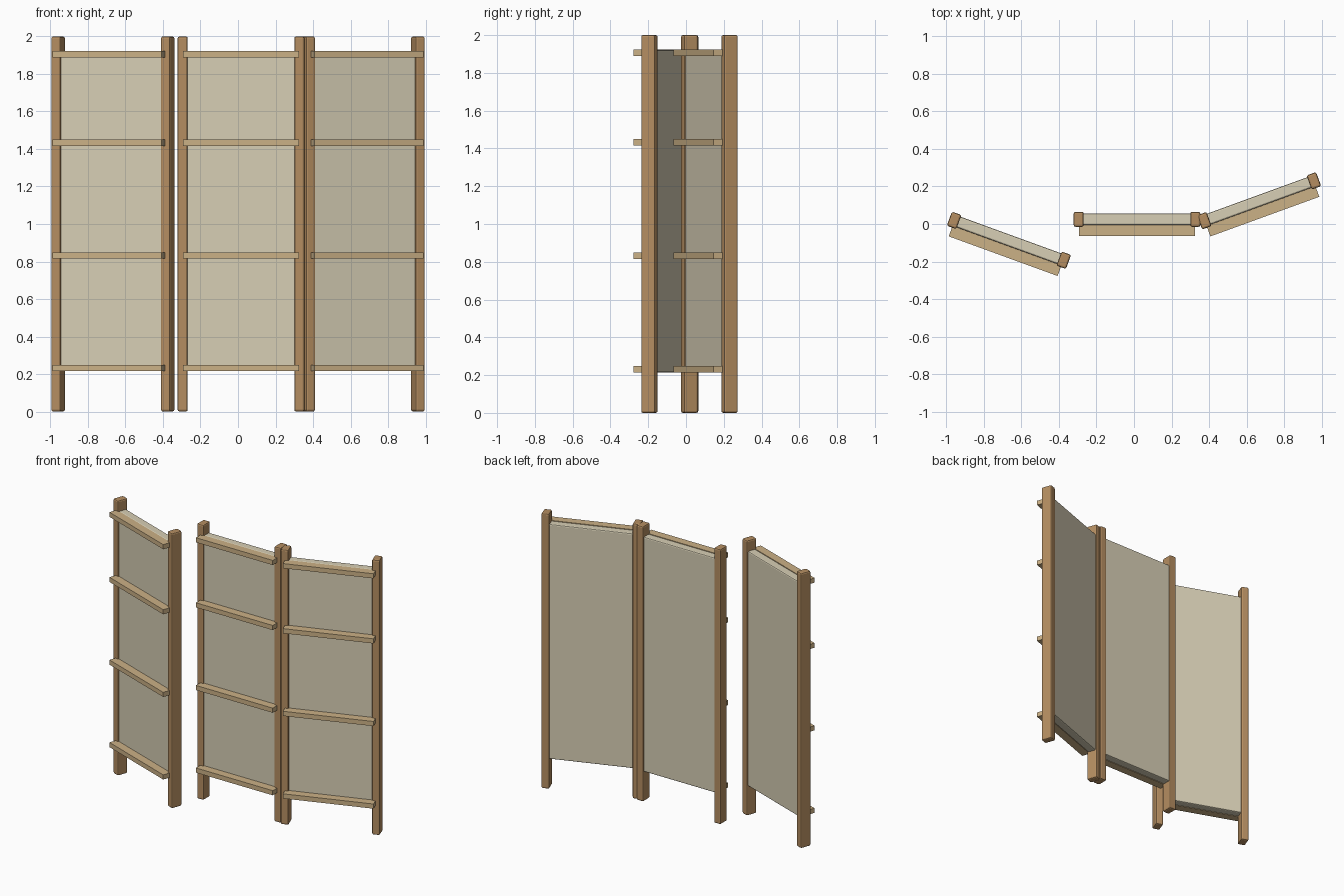
import bpy, bmesh
from math import radians
from mathutils import Matrix

if "Cube" in bpy.data.objects:
    bpy.data.objects.remove(bpy.data.objects["Cube"])


def material(name, rgb):
    m = bpy.data.materials.new(name)
    m.diffuse_color = (*rgb, 1)
    m.use_nodes = True
    m.node_tree.nodes["Principled BSDF"].inputs["Base Color"].default_value = m.diffuse_color
    return m


WOOD = material("post_wood", (0.46, 0.27, 0.12))
SLAT = material("slat_wood", (0.60, 0.44, 0.24))
CLOTH = material("screen_cloth", (0.68, 0.62, 0.46))


def box(name, lo, hi, mat, place, bevel=0, segments=1):
    size = [b - a for a, b in zip(lo, hi)]
    mid = [(a + b) / 2 for a, b in zip(lo, hi)]
    bm = bmesh.new()
    bmesh.ops.create_cube(bm, size=1, matrix=Matrix.Translation(mid) @ Matrix.Diagonal((*size, 1)))
    if bevel:
        bmesh.ops.bevel(bm, geom=bm.edges[:], offset=bevel, segments=segments,
                        profile=0.5, affect='EDGES', clamp_overlap=True)
    me = bpy.data.meshes.new(name)
    bm.to_mesh(me)
    bm.free()
    me.materials.append(mat)
    ob = bpy.data.objects.new(name, me)
    ob.matrix_world = place
    bpy.context.collection.objects.link(ob)


def panel(side, x, y, angle):
    place = Matrix.Translation((x, y, 0)) @ Matrix.Rotation(radians(angle), 4, 'Z')
    # two uprights
    for end, px in (("left", -0.311), ("right", 0.311)):
        box(f"{side}_{end}_post", (px - 0.027, -0.04, 0), (px + 0.027, 0.04, 2),
            WOOD, place, 0.01, 2)
    # padded cloth screen between the uprights
    box(f"{side}_screen", (-0.30, -0.03, 0.215), (0.30, 0.03, 1.922), CLOTH, place, 0.008, 2)
    # horizontal slats on the front
    for i, z in enumerate((0.232, 0.832, 1.433, 1.906)):
        box(f"{side}_slat_{i + 1}", (-0.309, -0.09, z - 0.017), (0.309, -0.03, z + 0.017),
            SLAT, place)


# three folding panels
panel("left", -0.667, -0.087, -20)
panel("middle", 0.016, 0.025, 0)
panel("right", 0.667, 0.124, 20)
